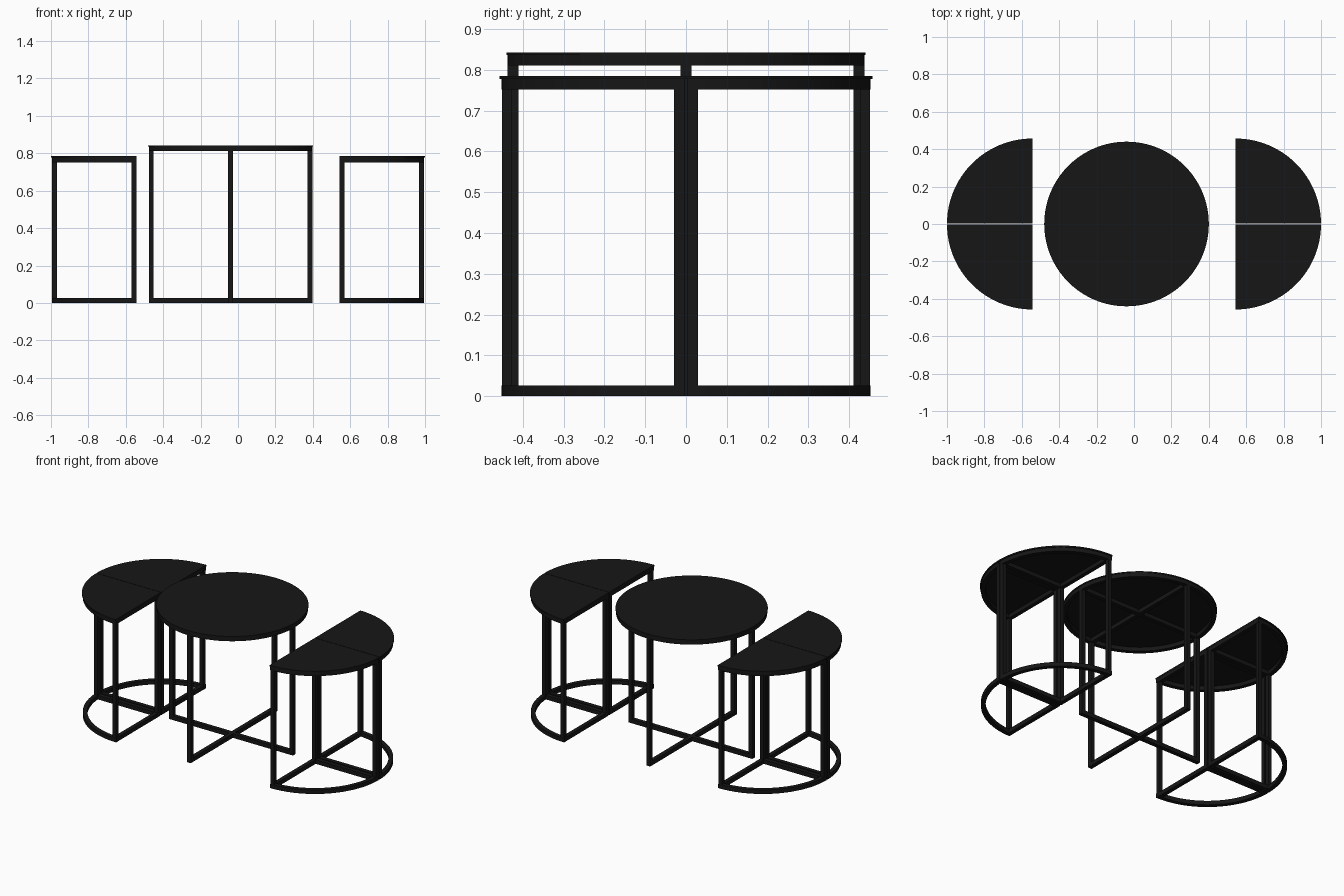
import bpy, bmesh
from math import pi, sin, cos, asin

if "Cube" in bpy.data.objects:
    bpy.data.objects.remove(bpy.data.objects["Cube"])

mat = bpy.data.materials.new("black_metal")
mat.diffuse_color = (0.008, 0.008, 0.008, 1)
mat.use_nodes = True
mat.node_tree.nodes["Principled BSDF"].inputs["Base Color"].default_value = mat.diffuse_color

BAR = 0.026


def finish(bm, name):
    bmesh.ops.recalc_face_normals(bm, faces=bm.faces)
    me = bpy.data.meshes.new(name)
    bm.to_mesh(me)
    bm.free()
    ob = bpy.data.objects.new(name, me)
    me.materials.append(mat)
    bpy.context.collection.objects.link(ob)
    bpy.ops.object.select_all(action='DESELECT')
    ob.select_set(True)
    bpy.context.view_layer.objects.active = ob
    bpy.ops.object.shade_smooth_by_angle(angle=pi / 6)
    return ob


def box(bm, x0, x1, y0, y1, z0, z1):
    prism(bm, [(x0, y0), (x1, y0), (x1, y1), (x0, y1)], z0, z1)


def prism(bm, pts, z0, z1):
    lo = [bm.verts.new((x, y, z0)) for x, y in pts]
    hi = [bm.verts.new((x, y, z1)) for x, y in pts]
    bm.faces.new(lo[::-1])
    bm.faces.new(hi)
    n = len(pts)
    for i in range(n):
        j = (i + 1) % n
        bm.faces.new((lo[i], lo[j], hi[j], hi[i]))


def arc_bar(bm, r0, r1, a0, a1, z0, z1, n, closed=False):
    """Rectangular section swept along an arc."""
    rings = []
    for i in range(n if closed else n + 1):
        a = a0 + (a1 - a0) * i / n
        rings.append([bm.verts.new((r * cos(a), r * sin(a), z))
                      for r, z in ((r0, z0), (r1, z0), (r1, z1), (r0, z1))])
    m = len(rings)
    for i in range(n):
        a, b = rings[i], rings[(i + 1) % m]
        for k in range(4):
            l = (k + 1) % 4
            bm.faces.new((a[k], a[l], b[l], b[k]))
    if not closed:
        bm.faces.new(rings[0])
        bm.faces.new(rings[-1][::-1])


def place(bm, cx, sx, sy):
    for v in bm.verts:
        v.co.x = cx + sx * v.co.x
        v.co.y *= sy


def quarter_table(name, cx, sx, sy):
    g, r, h = 0.004, 0.452, 0.777
    e = g + BAR
    # frame: lower and upper quarter hoops
    bm = bmesh.new()
    a = asin(g / r)
    for z0, z1 in ((0, 0.026), (h - 0.025, h)):
        arc_bar(bm, r - BAR, r, a, pi / 2, z0, z1, 32)
        box(bm, 0.001, r - BAR / 2, g, e, z0, z1)
        box(bm, 0.001, BAR, g, r - BAR / 2, z0, z1)
    # frame: three posts
    box(bm, 0.001, BAR, g, e, 0, h)
    box(bm, r - BAR, r - 0.001, g, e, 0, h)
    box(bm, 0.001, BAR, r - BAR, r - 0.001, 0, h)
    place(bm, cx, sx, sy)
    finish(bm, name + "_frame")
    # thin quarter-round top
    bm = bmesh.new()
    R, t = 0.457, 0.0015
    a = asin(t / R)
    pts = [(0, t)] + [(R * cos(a + (pi / 2 - a) * i / 32),
                       R * sin(a + (pi / 2 - a) * i / 32)) for i in range(33)]
    prism(bm, pts, h, 0.785)
    place(bm, cx, sx, sy)
    finish(bm, name + "_top")


# side tables, each made from two quarter tables
for side, sx in (("left", -1), ("right", 1)):
    for end, sy in (("front", -1), ("back", 1)):
        quarter_table(f"{side}_{end}_table", sx * 0.543, sx, sy)

# middle table frame: crossed hoops and a rim under the top
CX, R, H = -0.04, 0.437, 0.836
bm = bmesh.new()
b = BAR / 2
for z0, z1 in ((0, 0.026), (0.811, H)):
    box(bm, -R, R, -b, b, z0, z1)
    box(bm, -b, b, -R, R, z0, z1)
for s in (-1, 1):
    x0, x1 = sorted((s * R, s * (R - BAR)))
    box(bm, x0, x1, -b, b, 0, H)
    box(bm, -b, b, x0, x1, 0, H)
arc_bar(bm, R - BAR, R, 0, 2 * pi, 0.811, H, 128, True)
place(bm, CX, 1, 1)
finish(bm, "middle_table_frame")

# middle table round top
bm = bmesh.new()
prism(bm, [(0.44 * cos(2 * pi * i / 128), 0.44 * sin(2 * pi * i / 128))
           for i in range(128)], H, 0.843)
place(bm, CX, 1, 1)
finish(bm, "middle_table_top")
